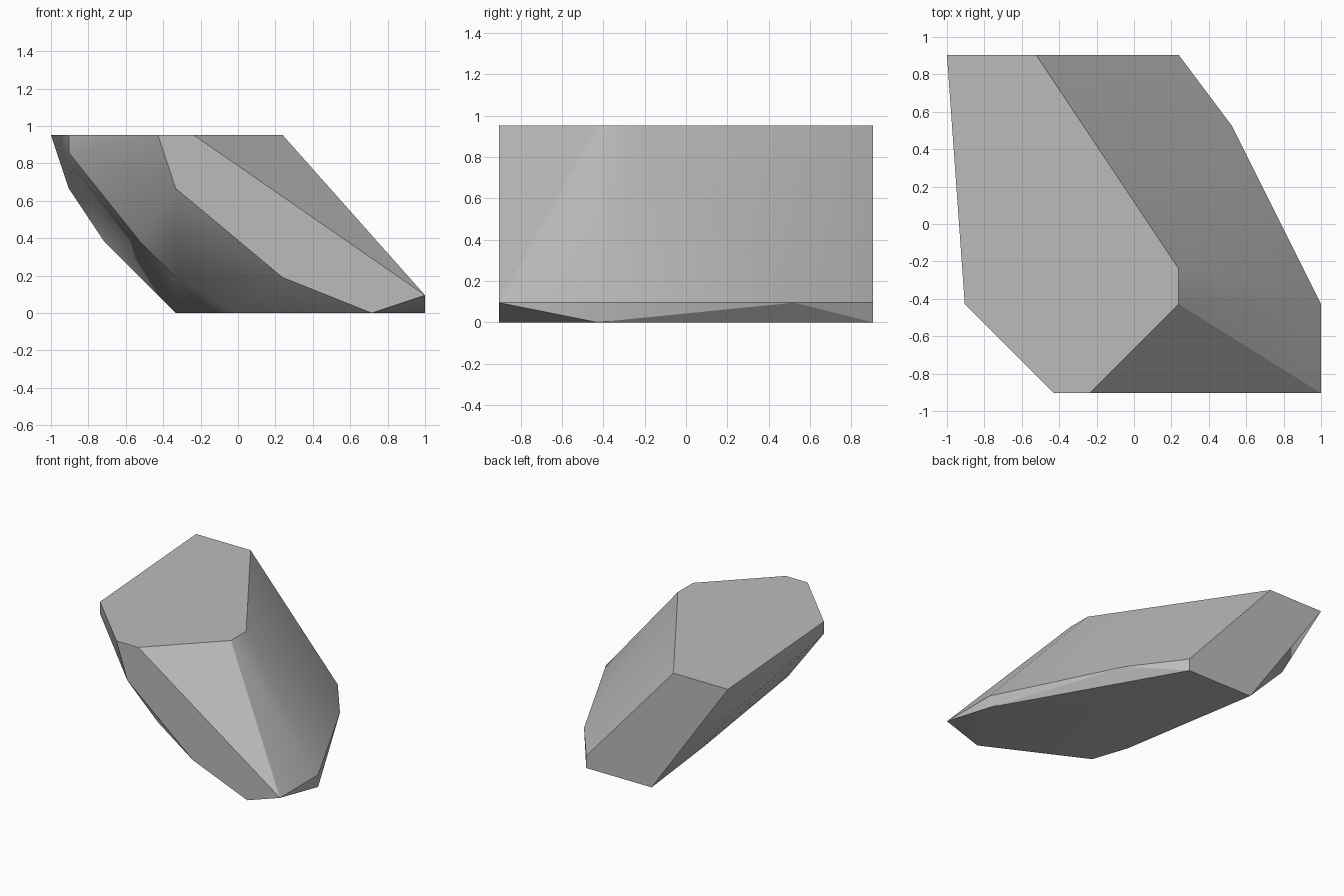
import bpy
import bmesh
import math
from mathutils import Vector

# Remove the default cube
cube = bpy.data.objects.get("Cube")
if cube:
    bpy.data.objects.remove(cube, do_unlink=True)

# The boulder is chiselled on a regular lattice, then scaled so its width is 2
WIDTH, DEPTH = 21, 19
SCALE = 2 / WIDTH


def level(height, corners):
    """Corners of a horizontal outline, given as (x, y) lattice steps."""
    return [(x, y, height) for x, y in corners]


def slice_at(depth, corners):
    """Corners of an upright outline, given as (x, z) lattice steps."""
    return [(x, depth, z) for x, z in corners]


top_facet = level(10, [(0, 19), (5, 19), (13, 7), (13, 5), (8, 0), (6, 0), (1, 5)])
front_facet = slice_at(0, [(7, 7), (13, 2), (18, 0), (21, 1)])
foot_rim = level(1, [(21, 5), (16, 15), (13, 19)])
base_facet = level(0, [(21, 5), (13, 19), (7, 19), (9, 7), (10, 4)])
under_ridge = [(1, 5, 9), (5, 4, 4), (7, 4, 2)]
back_overhang = [(1, 17, 7), (3, 18, 4)]

# Wrap the corners in a convex skin and merge the flat facets
bm = bmesh.new()
for x, y, z in (top_facet + front_facet + foot_rim + base_facet
                + under_ridge + back_overhang):
    bm.verts.new(Vector((x - WIDTH / 2, y - DEPTH / 2, z)) * SCALE)
hull = bmesh.ops.convex_hull(bm, input=bm.verts[:])
inside = [g for g in hull["geom_interior"] if isinstance(g, bmesh.types.BMVert)]
bmesh.ops.delete(bm, geom=inside, context="VERTS")
bmesh.ops.dissolve_limit(bm, angle_limit=math.radians(1),
                         verts=bm.verts[:], edges=bm.edges[:])
bmesh.ops.recalc_face_normals(bm, faces=bm.faces[:])

mesh = bpy.data.meshes.new("boulder")
bm.to_mesh(mesh)
bm.free()
boulder = bpy.data.objects.new("boulder", mesh)
bpy.context.collection.objects.link(boulder)

# Stone grey
stone = bpy.data.materials.new("stone_grey")
stone.use_nodes = True
grey = (0.5, 0.5, 0.5, 1)
stone.diffuse_color = grey
stone.node_tree.nodes["Principled BSDF"].inputs["Base Color"].default_value = grey
mesh.materials.append(stone)

# Soft shading across shallow creases, sharp at the facets
bpy.ops.object.select_all(action="DESELECT")
boulder.select_set(True)
bpy.context.view_layer.objects.active = boulder
bpy.ops.object.shade_smooth_by_angle(angle=math.radians(30))
